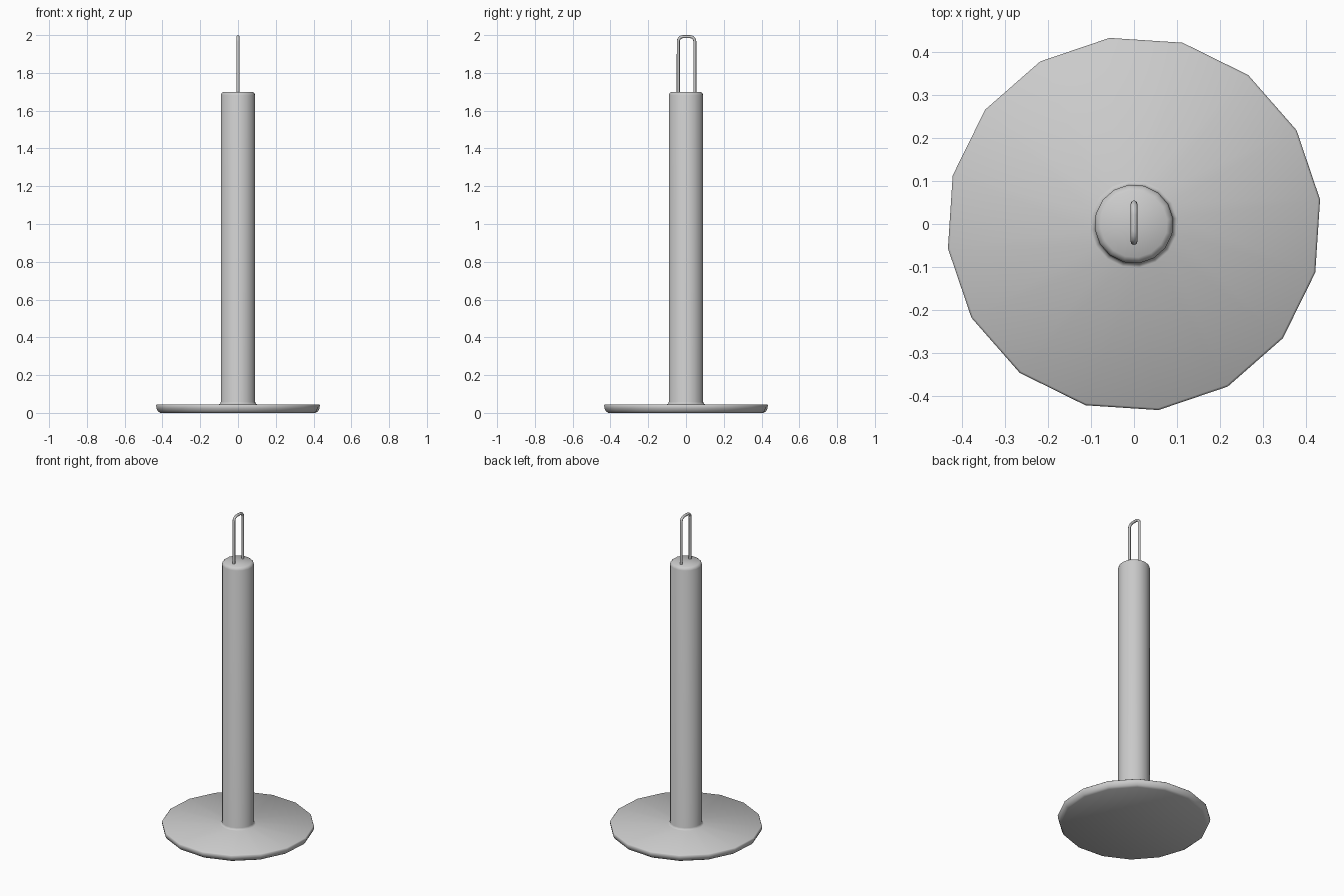
import bpy, math

if "Cube" in bpy.data.objects:
    bpy.data.objects.remove(bpy.data.objects["Cube"])

SIDES = 16
TURN = math.radians(7.5)


def lathe(name, profile):
    """Closed 16-sided solid turned from (radius, height) points."""
    verts, faces = [], []
    for r, z in profile:
        for i in range(SIDES):
            a = TURN + math.tau * i / SIDES
            verts.append((r * math.cos(a), r * math.sin(a), z))
    for k in range(len(profile) - 1):
        for i in range(SIDES):
            j = (i + 1) % SIDES
            faces.append((k * SIDES + i, k * SIDES + j,
                          (k + 1) * SIDES + j, (k + 1) * SIDES + i))
    faces.append(tuple(reversed(range(SIDES))))
    top = (len(profile) - 1) * SIDES
    faces.append(tuple(range(top, top + SIDES)))
    mesh = bpy.data.meshes.new(name)
    mesh.from_pydata(verts, [], faces)
    obj = bpy.data.objects.new(name, mesh)
    bpy.context.collection.objects.link(obj)
    bpy.ops.object.select_all(action='DESELECT')
    obj.select_set(True)
    bpy.context.view_layer.objects.active = obj
    bpy.ops.object.shade_smooth_by_angle(angle=math.radians(50))
    return obj


# Round foot plate, fillet and post in one turned piece
lathe("base_and_post", [
    (0.415, 0.0), (0.428, 0.008), (0.436, 0.025), (0.437, 0.04), (0.432, 0.045),
    (0.102, 0.045), (0.095, 0.049), (0.092, 0.058),
    (0.092, 1.682), (0.088, 1.692), (0.078, 1.70)])

# Wire loop on top: two uprights joined by rounded corners
MID, HALF, R, WIRE, TOP = 0.003, 0.044, 0.026, 0.008, 1.992
path = [(MID + HALF, 1.68)]
for side, start in ((1, 0), (-1, 90)):
    for step in range(5):
        a = math.radians(start + step * 22.5)
        path.append((MID + side * (HALF - R) + R * math.cos(a),
                     TOP - R + R * math.sin(a)))
path.append((MID - HALF, 1.68))

curve = bpy.data.curves.new("wire_loop", 'CURVE')
curve.dimensions = '3D'
curve.bevel_depth = WIRE
curve.bevel_resolution = 2
curve.use_fill_caps = True
spline = curve.splines.new('POLY')
spline.points.add(len(path) - 1)
for point, (y, z) in zip(spline.points, path):
    point.co = (0, y, z, 1)
spline.use_smooth = True
bpy.context.collection.objects.link(bpy.data.objects.new("wire_loop", curve))
